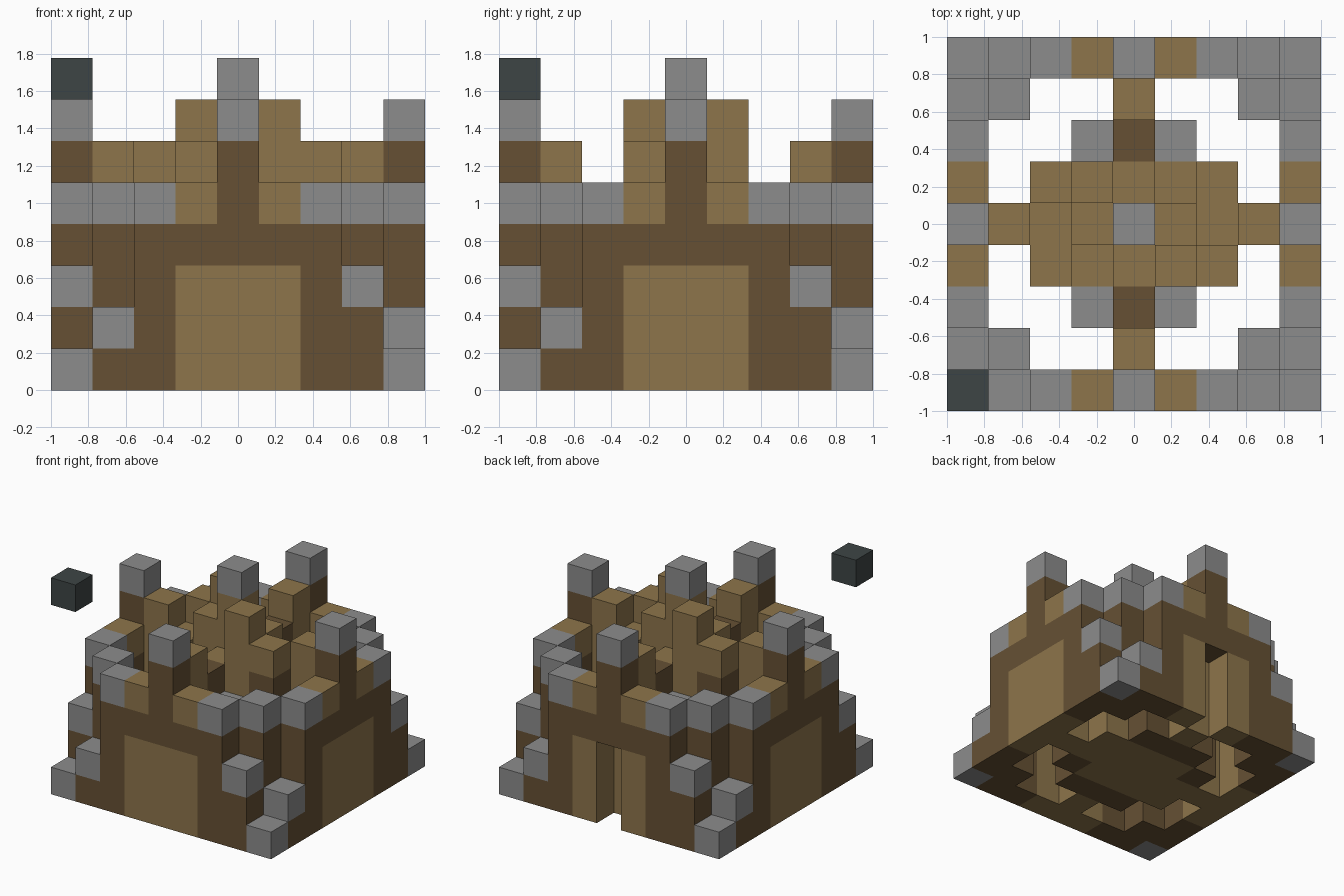
import bpy, bmesh
from mathutils import Vector

if "Cube" in bpy.data.objects:
    bpy.data.objects.remove(bpy.data.objects["Cube"])

S = 2 / 9  # edge length of one block


def material(name, rgb):
    m = bpy.data.materials.new(name)
    m.diffuse_color = (*rgb, 1)
    m.use_nodes = True
    m.node_tree.nodes["Principled BSDF"].inputs["Base Color"].default_value = m.diffuse_color
    return m


MATS = [material("grey_stone", (0.262, 0.262, 0.262)),
        material("dark_wood", (0.133, 0.081, 0.034)),
        material("light_wood", (0.267, 0.178, 0.070)),
        material("charcoal", (0.048, 0.060, 0.060))]
GREY, DARK, LIGHT, COAL = range(4)

blocks = {}  # (x, y, layer) -> (part, colour)


def column(part, x, y, *runs):
    """Stack runs of (colour, first layer, last layer) at one grid position."""
    for colour, low, high in runs:
        for k in range(low, high + 1):
            blocks[x, y, k] = (part, colour)


def four(part, x, y, *runs):
    """Repeat a column by quarter turns."""
    for _ in range(4):
        column(part, x, y, *runs)
        x, y = -y, x


def two(part, x, y, *runs):
    """Repeat a column by a half turn."""
    column(part, x, y, *runs)
    column(part, -x, -y, *runs)


# Curtain wall: light panel under a dark lintel, stone battlements
for side in (-1, 1):
    four("curtain_wall", side, -4, (LIGHT, 0, 2), (DARK, 3, 3), (LIGHT, 4, 4))
    four("curtain_wall", side * 2, -4, (DARK, 0, 3), (GREY, 4, 4))

# Gate towers in the middle of each wall, with buttresses behind
four("wall_tower", 0, -4, (LIGHT, 0, 2), (DARK, 3, 5), (GREY, 6, 6))
four("buttress", 0, -3, (LIGHT, 0, 5))

# Stepped corners
four("stepped_corner", 3, -3, (DARK, 0, 3), (GREY, 4, 4))
four("stepped_corner", 4, -4, (GREY, 0, 0))
four("stepped_corner", 4, -3, (DARK, 0, 0), (GREY, 1, 1))
four("stepped_corner", 3, -4, (DARK, 0, 1), (GREY, 2, 2))

# Inner keep with uneven roof steps
column("keep", 0, 0, (LIGHT, 0, 6), (GREY, 7, 7))
two("keep", 1, -1, (LIGHT, 0, 6))
two("keep", 2, -1, (DARK, 0, 4), (LIGHT, 5, 5))
two("keep", 1, 0, (LIGHT, 0, 5))
two("keep", 2, 0, (LIGHT, 0, 4))
two("keep", 2, 1, (LIGHT, 0, 4))
two("keep", 0, 1, (LIGHT, 0, 4))
two("keep", 1, 1, (LIGHT, 0, 3))
two("keep", 0, 2, (DARK, 0, 4))
for side in (-1, 1):
    two("keep", side, 2, (DARK, 0, 2), (GREY, 3, 3))

# Doorway in the back wall
for k in range(3):
    del blocks[0, 4, k]

# Loose floating block
column("floating_block", -4, -4, (COAL, 7, 7))


def build(part):
    """Turn the blocks of one part into a mesh of exposed faces."""
    bm = bmesh.new()
    for cell, (owner, colour) in blocks.items():
        if owner != part:
            continue
        centre = Vector((cell[0], cell[1], cell[2] + 0.5)) * S
        for axis in range(3):
            for sign in (-1, 1):
                near = list(cell)
                near[axis] += sign
                if tuple(near) in blocks:
                    continue
                n, u, v = Vector(), Vector(), Vector()
                n[axis] = sign * S / 2
                u[(axis + 1) % 3] = S / 2
                v[(axis + 2) % 3] = sign * S / 2
                ring = (-u - v, u - v, u + v, -u + v)
                face = bm.faces.new([bm.verts.new(centre + n + c) for c in ring])
                face.material_index = colour
    bmesh.ops.remove_doubles(bm, verts=bm.verts, dist=0.001)
    mesh = bpy.data.meshes.new(part)
    bm.to_mesh(mesh)
    bm.free()
    for m in MATS:
        mesh.materials.append(m)
    bpy.context.collection.objects.link(bpy.data.objects.new(part, mesh))


for part in ("curtain_wall", "wall_tower", "buttress", "stepped_corner",
             "keep", "floating_block"):
    build(part)
